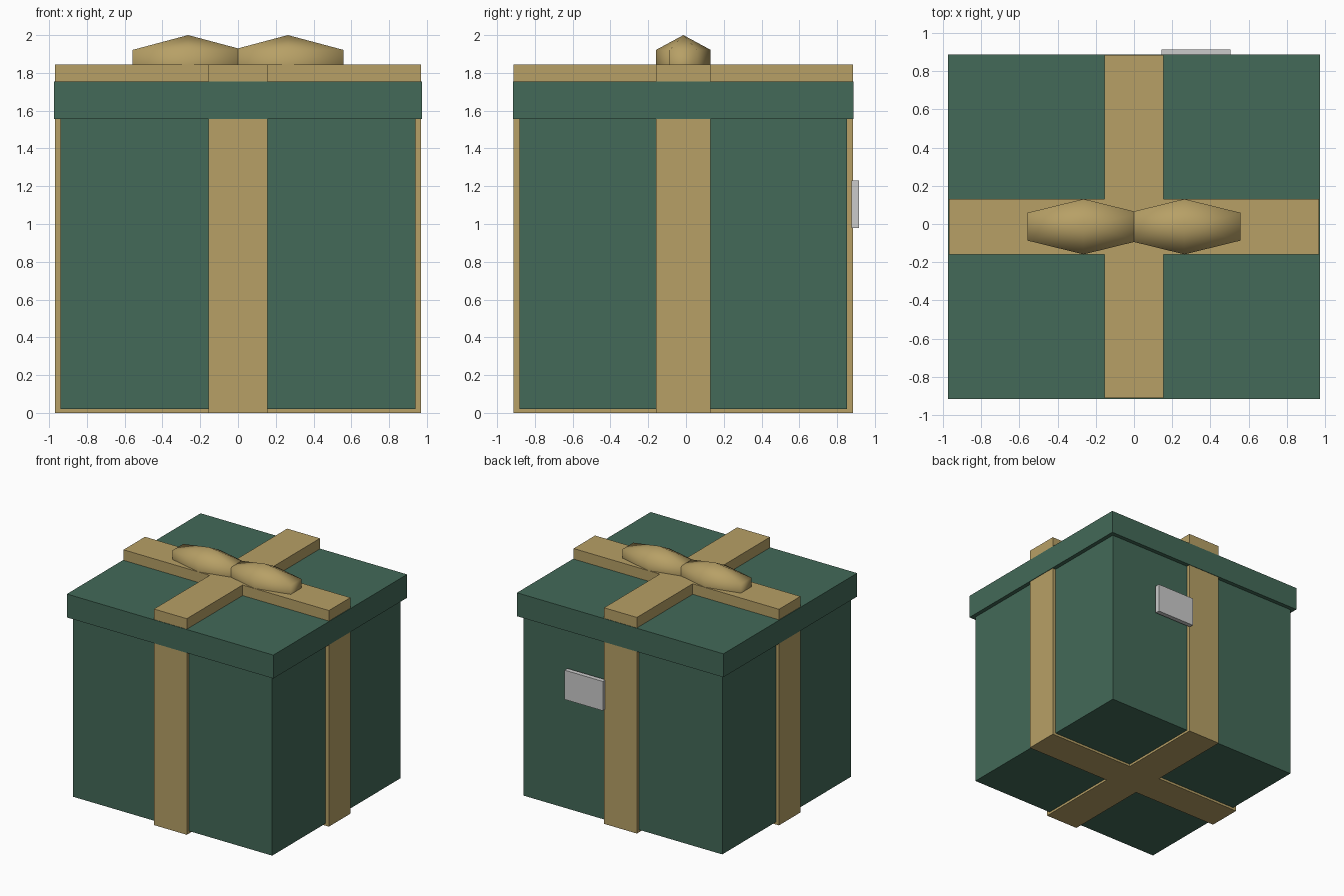
import bpy, bmesh

if "Cube" in bpy.data.objects:
    bpy.data.objects.remove(bpy.data.objects["Cube"])


def material(name, rgb):
    m = bpy.data.materials.new(name)
    m.diffuse_color = (*rgb, 1)
    m.use_nodes = True
    m.node_tree.nodes["Principled BSDF"].inputs["Base Color"].default_value = m.diffuse_color
    return m


GREEN = material("green_paper", (0.056, 0.144, 0.098))
GOLD = material("gold_ribbon", (0.474, 0.352, 0.133))
CY = -0.014  # centre of the box in y (the tag sticks out at the back)


def box(name, lo, hi, mat=None):
    bpy.ops.mesh.primitive_cube_add(size=1, location=[(a + b) / 2 for a, b in zip(lo, hi)])
    ob = bpy.context.object
    ob.name = name
    ob.scale = [b - a for a, b in zip(lo, hi)]
    bpy.ops.object.transform_apply(location=False, rotation=False, scale=True)
    if mat:
        ob.data.materials.append(mat)
    return ob


# Box and overhanging lid
box("box_body", (-0.94, CY - 0.867, 0.02), (0.94, CY + 0.867, 1.60), GREEN)
box("lid", (-0.975, CY - 0.902, 1.555), (0.975, CY + 0.902, 1.755), GREEN)

# Gift tag on the back
box("tag", (0.145, 0.876, 0.98), (0.505, 0.915, 1.23))

# Crossed ribbons: one plus-shaped prism running through the box
w, h, X, Y = 0.155, 0.145, 0.97, 0.898
quarter = [(X, h), (w, h), (w, Y)]
outline = (quarter + [(-x, y) for x, y in reversed(quarter)]
           + [(-x, -y) for x, y in quarter] + [(x, -y) for x, y in reversed(quarter)])
bm = bmesh.new()
base = bm.faces.new([bm.verts.new((x, y + CY, 0)) for x, y in outline])
top = bmesh.ops.extrude_face_region(bm, geom=[base], use_keep_orig=True)
bmesh.ops.translate(bm, vec=(0, 0, 1.845),
                    verts=[g for g in top["geom"] if isinstance(g, bmesh.types.BMVert)])
bmesh.ops.recalc_face_normals(bm, faces=bm.faces)
mesh = bpy.data.meshes.new("ribbon")
bm.to_mesh(mesh)
bm.free()
mesh.materials.append(GOLD)
bpy.context.collection.objects.link(bpy.data.objects.new("ribbon", mesh))

# Bow: two low-poly, smooth-shaded lobes
for side, name in ((-1, "bow_left"), (1, "bow_right")):
    bpy.ops.mesh.primitive_uv_sphere_add(segments=6, ring_count=3, radius=1,
                                         location=(side * 0.264, CY, 1.843))
    lobe = bpy.context.object
    lobe.name = name
    # first vertex off the pole gives the orientation; point a corner along x
    ring = max(abs(v.co.x) for v in lobe.data.vertices)
    depth = max(abs(v.co.y) for v in lobe.data.vertices)
    lobe.scale = (0.295 / ring, 0.145 / depth, 0.157)
    bpy.ops.object.transform_apply(location=False, rotation=False, scale=True)
    bpy.ops.object.shade_smooth()
    lobe.data.materials.append(GOLD)
